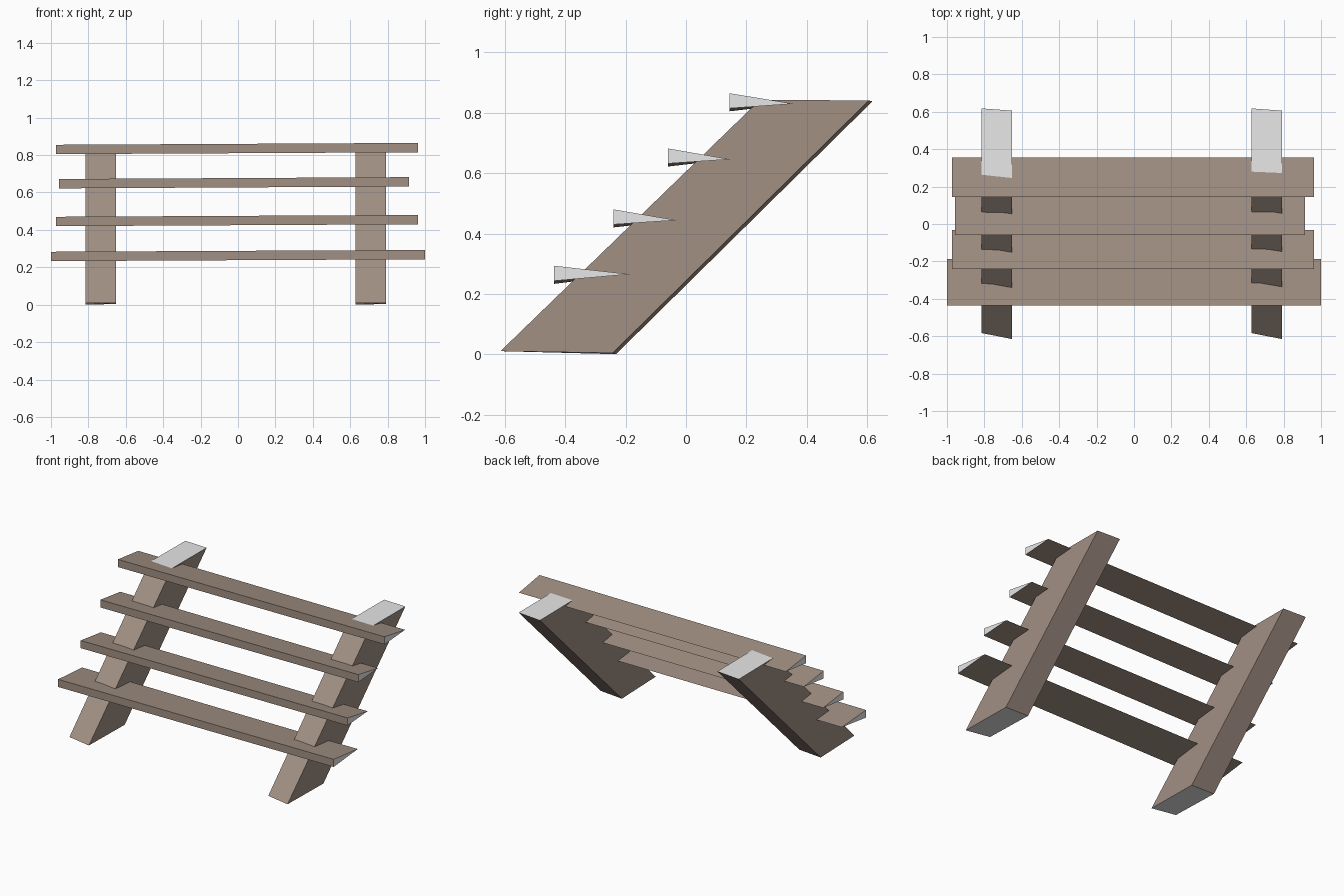
import bpy, bmesh

if "Cube" in bpy.data.objects:
    bpy.data.objects.remove(bpy.data.objects["Cube"])


def material(name, rgb):
    m = bpy.data.materials.new(name)
    m.diffuse_color = (*rgb, 1)
    m.use_nodes = True
    m.node_tree.nodes["Principled BSDF"].inputs["Base Color"].default_value = m.diffuse_color
    return m


WOOD = material("brown wood", (0.36, 0.28, 0.23))
GRAIN = material("grey end grain", (0.8, 0.8, 0.8))


def prism(name, x0, x1, left, right, is_end):
    """Join a left and a right (y, z) profile; faces passing is_end are grey."""
    bm = bmesh.new()
    a = [bm.verts.new((x0, y, z)) for y, z in left]
    b = [bm.verts.new((x1, y, z)) for y, z in right]
    n = len(a)
    bm.faces.new(a)
    bm.faces.new(b[::-1])
    for i in range(n):
        j = (i + 1) % n
        bm.faces.new((a[j], a[i], b[i], b[j]))
    bmesh.ops.recalc_face_normals(bm, faces=bm.faces[:])
    for f in bm.faces:
        f.normal_update()
        f.material_index = 1 if is_end(f.normal) else 0
    me = bpy.data.meshes.new(name)
    bm.to_mesh(me)
    bm.free()
    me.materials.append(WOOD)
    me.materials.append(GRAIN)
    ob = bpy.data.objects.new(name, me)
    bpy.context.collection.objects.link(ob)


# Sloping stringers, slightly skewed, with grey cut ends at top and bottom
skew_left = [(-0.583, 0.010), (-0.232, 0.0), (0.618, 0.838), (0.248, 0.841)]
skew_right = [(-0.615, 0.010), (-0.243, 0.004), (0.606, 0.841), (0.245, 0.843)]
for name, x0, x1 in (("left_stringer", -0.815, -0.652),
                     ("right_stringer", 0.628, 0.790)):
    prism(name, x0, x1, skew_left, skew_right, lambda n: abs(n.z) > 0.95)

# Wedge treads: x range, front y, back y, left bottom z, back edge z
treads = [
    (-1.0, 1.0, -0.437, -0.187, 0.233, 0.265),
    (-0.973, 0.963, -0.241, -0.032, 0.420, 0.444),
    (-0.957, 0.915, -0.060, 0.146, 0.622, 0.646),
    (-0.973, 0.963, 0.144, 0.356, 0.805, 0.830),
]
for k, (x0, x1, yf, yb, z, zt) in enumerate(treads, 1):
    prism(f"tread_{k}", x0, x1,
          [(yf, z), (yb, zt), (yf, z + 0.050)],
          [(yf, z + 0.010), (yb, zt), (yf, z + 0.060)],
          lambda n: abs(n.x) > 0.9)
